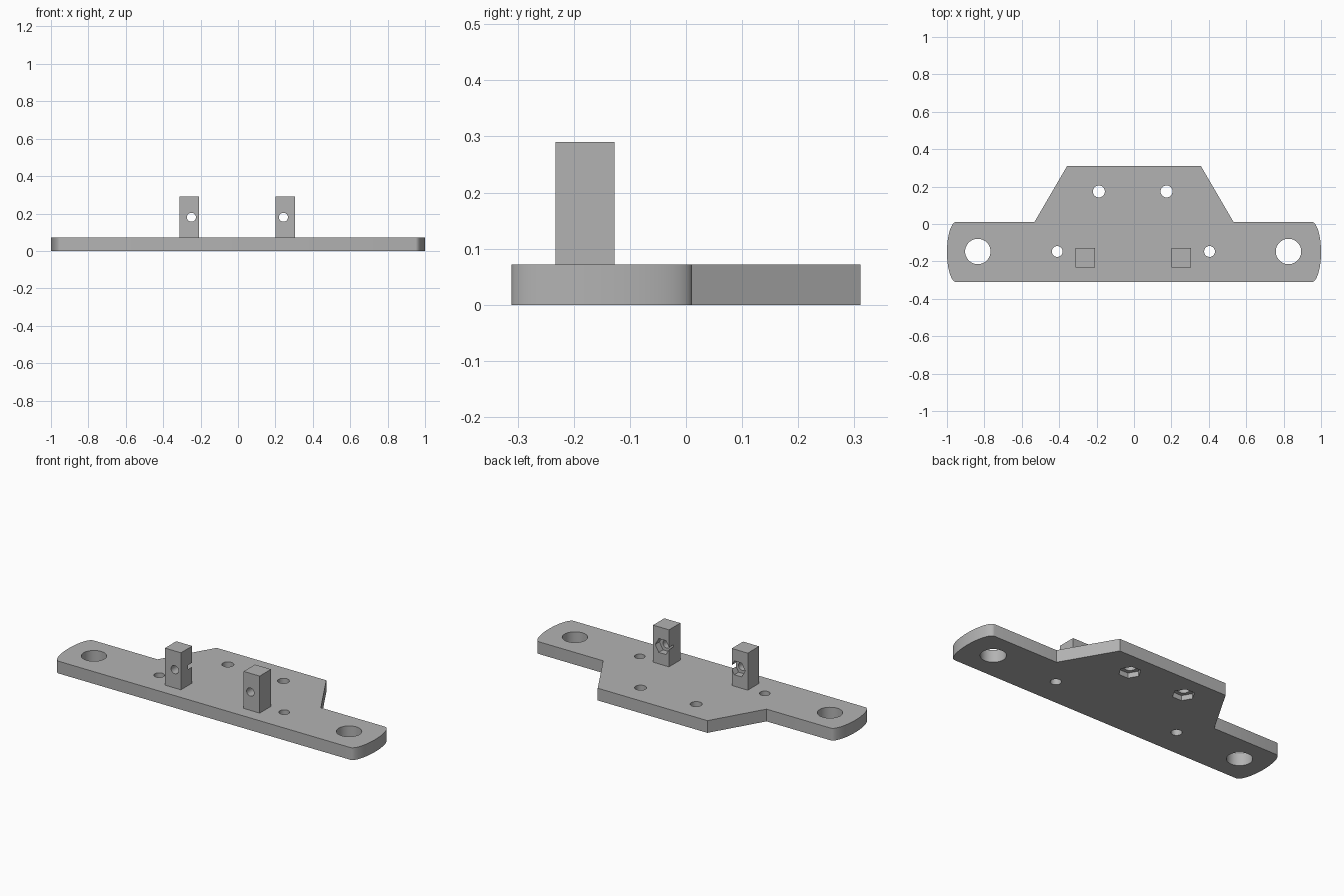
import bpy
import bmesh
import math
from mathutils import Matrix, Vector

if "Cube" in bpy.data.objects:
    bpy.data.objects.remove(bpy.data.objects["Cube"], do_unlink=True)

THICK = 0.072

grey = bpy.data.materials.new("light grey")
grey.use_nodes = True
colour = (0.45, 0.45, 0.45, 1)
grey.diffuse_color = colour
grey.node_tree.nodes["Principled BSDF"].inputs["Base Color"].default_value = colour


def add_object(name, bm):
    bmesh.ops.recalc_face_normals(bm, faces=bm.faces)
    mesh = bpy.data.meshes.new(name)
    bm.to_mesh(mesh)
    bm.free()
    mesh.materials.append(grey)
    obj = bpy.data.objects.new(name, mesh)
    bpy.context.collection.objects.link(obj)
    return obj


def cutter(centre, radius, depth, sides=40, axis="Z"):
    """Prism centred on a point, with its first corner on the x axis."""
    bm = bmesh.new()
    bmesh.ops.create_cone(bm, cap_ends=True, segments=sides, radius1=radius,
                          radius2=radius, depth=depth)
    bmesh.ops.rotate(bm, verts=bm.verts, matrix=Matrix.Rotation(math.pi / 2, 3, "Z"))
    if axis == "Y":
        bmesh.ops.rotate(bm, verts=bm.verts, matrix=Matrix.Rotation(math.pi / 2, 3, "X"))
    # Put a corner, rather than a flat, on the x axis
    if sides == 6:
        far = max(abs(v.co.x) for v in bm.verts)
        if far < radius * 0.99:
            bmesh.ops.rotate(bm, verts=bm.verts,
                             matrix=Matrix.Rotation(math.pi / 6, 3, axis))
    bmesh.ops.translate(bm, verts=bm.verts, vec=Vector(centre))
    obj = add_object("cutter", bm)
    obj.hide_render = True
    return obj


def cut(obj, cutters):
    bpy.context.view_layer.objects.active = obj
    for c in cutters:
        mod = obj.modifiers.new("cut", "BOOLEAN")
        mod.operation = "DIFFERENCE"
        mod.solver = "EXACT"
        mod.object = c
        bpy.ops.object.modifier_apply(modifier=mod.name)
        bpy.data.objects.remove(c, do_unlink=True)


def finish(obj):
    bpy.ops.object.select_all(action="DESELECT")
    obj.select_set(True)
    bpy.context.view_layer.objects.active = obj
    bpy.ops.object.shade_smooth_by_angle(angle=math.radians(30))


# Base plate: bar with bowed ends and a tapered tab at the back
STEPS = 24
bow = [(0.95 + 0.05 * math.cos(a), -0.15 + 0.161 * math.sin(a))
       for a in (math.pi * (i / STEPS - 0.5) for i in range(STEPS + 1))]
right_half = bow + [(0.532, 0.011), (0.357, 0.311)]
outline = right_half + [(-x, y) for x, y in reversed(right_half)]
bm = bmesh.new()
face = bm.faces.new([bm.verts.new((x, y, 0)) for x, y in outline])
extruded = bmesh.ops.extrude_face_region(bm, geom=[face])["geom"]
bmesh.ops.translate(bm, vec=(0, 0, THICK),
                    verts=[g for g in extruded if isinstance(g, bmesh.types.BMVert)])
plate = add_object("base_plate", bm)

# Mounting holes, and hexagonal nut pockets under the rear pair
holes = [(-0.835, -0.147, 0.068), (0.826, -0.147, 0.068),
         (-0.41, -0.147, 0.029), (0.404, -0.147, 0.029),
         (-0.188, 0.174, 0.032), (0.174, 0.174, 0.032)]
cutters = [cutter((x, y, THICK / 2), r, 0.3) for x, y, r in holes]
cutters += [cutter((x, y, 0), 0.06, 0.06, sides=6) for x, y, r in holes[-2:]]
cut(plate, cutters)
finish(plate)

# Upright posts, each with a cross hole and a nut pocket in its back face
for name, x, hole_x in (("right_post", -0.261, -0.249), ("left_post", 0.252, 0.243)):
    bm = bmesh.new()
    bmesh.ops.create_cube(bm, size=1)
    bmesh.ops.scale(bm, verts=bm.verts, vec=(0.104, 0.105, 0.218))
    bmesh.ops.translate(bm, verts=bm.verts, vec=(x, -0.18, THICK + 0.109))
    post = add_object(name, bm)
    cut(post, [cutter((hole_x, -0.18, 0.18), 0.024, 0.3, axis="Y"),
               cutter((hole_x, -0.1275, 0.18), 0.047, 0.08, sides=6, axis="Y")])
    finish(post)
